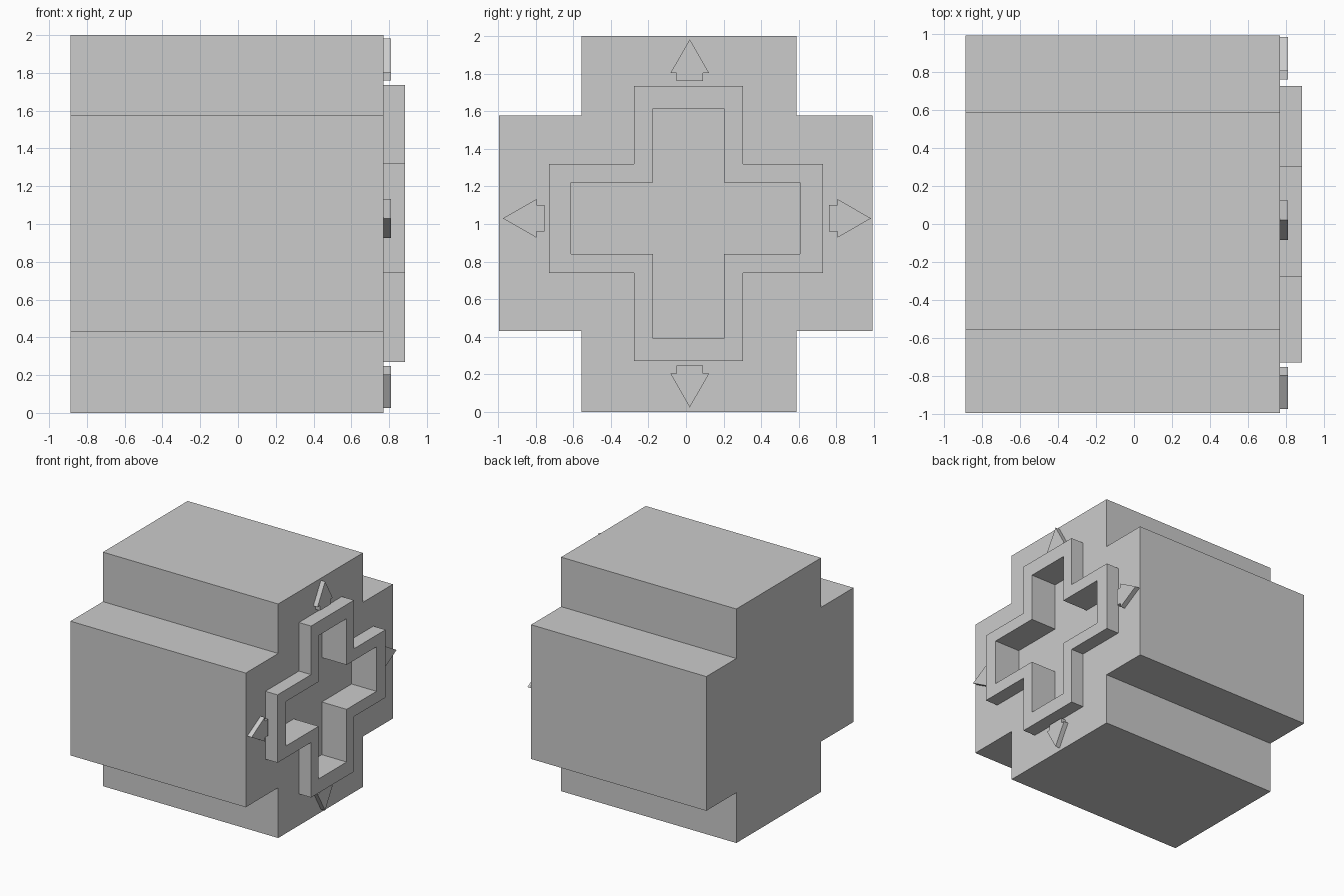
import bpy
import bmesh

if "Cube" in bpy.data.objects:
    bpy.data.objects.remove(bpy.data.objects["Cube"])


def prism(name, profile, x0, x1):
    """Extrude a (y, z) outline along x."""
    bm = bmesh.new()
    face = bm.faces.new([bm.verts.new((x0, y, z)) for y, z in profile])
    ext = bmesh.ops.extrude_face_region(bm, geom=[face])
    verts = [v for v in ext["geom"] if isinstance(v, bmesh.types.BMVert)]
    bmesh.ops.translate(bm, vec=(x1 - x0, 0, 0), verts=verts)
    bmesh.ops.recalc_face_normals(bm, faces=bm.faces)
    mesh = bpy.data.meshes.new(name)
    bm.to_mesh(mesh)
    bm.free()
    obj = bpy.data.objects.new(name, mesh)
    bpy.context.collection.objects.link(obj)
    return obj


def cross(ys, zs):
    """Plus-shaped outline from four y and four z breakpoints."""
    a, b, c, d = ys
    e, f, g, h = zs
    return [(b, e), (c, e), (c, f), (d, f), (d, g), (c, g),
            (c, h), (b, h), (b, g), (a, g), (a, f), (b, f)]


def cut(obj, cutter):
    mod = obj.modifiers.new("socket_cut", 'BOOLEAN')
    mod.operation = 'DIFFERENCE'
    mod.solver = 'EXACT'
    mod.object = cutter


FACE_X = 0.77

# main cross-shaped block and raised rim
body = prism("body", cross((-0.995, -0.557, 0.587, 0.992), (0, 0.43, 1.577, 2)), -0.887, FACE_X)
rim = prism("socket_rim", cross((-0.73, -0.277, 0.303, 0.728), (0.27, 0.74, 1.32, 1.735)), FACE_X, 0.885)

# socket recessed through the rim into the block
cutter = prism("socket_cutter", cross((-0.613, -0.175, 0.203, 0.606), (0.39, 0.84, 1.22, 1.615)), 0.65, 1.0)
cutter.hide_render = True
cutter.hide_set(True)
cutter.display_type = 'WIRE'
cut(body, cutter)
cut(rim, cutter)

# raised direction arrows: outline as (distance along arrow, sideways)
ARROW = [(0, -0.07), (0.043, -0.07), (0.043, -0.103), (0.222, 0),
         (0.043, 0.103), (0.043, 0.07), (0, 0.07)]
CY, CZ = 0.02, 1.03
for name, y, z, dy, dz in (("up", CY, 1.76, 0, 1), ("down", CY, 0.247, 0, -1),
                           ("right", 0.762, CZ, 1, 0), ("left", -0.752, CZ, -1, 0)):
    outline = [(y + t * dy - s * dz, z + t * dz + s * dy) for t, s in ARROW]
    prism("arrow_" + name, outline, FACE_X, 0.81)
